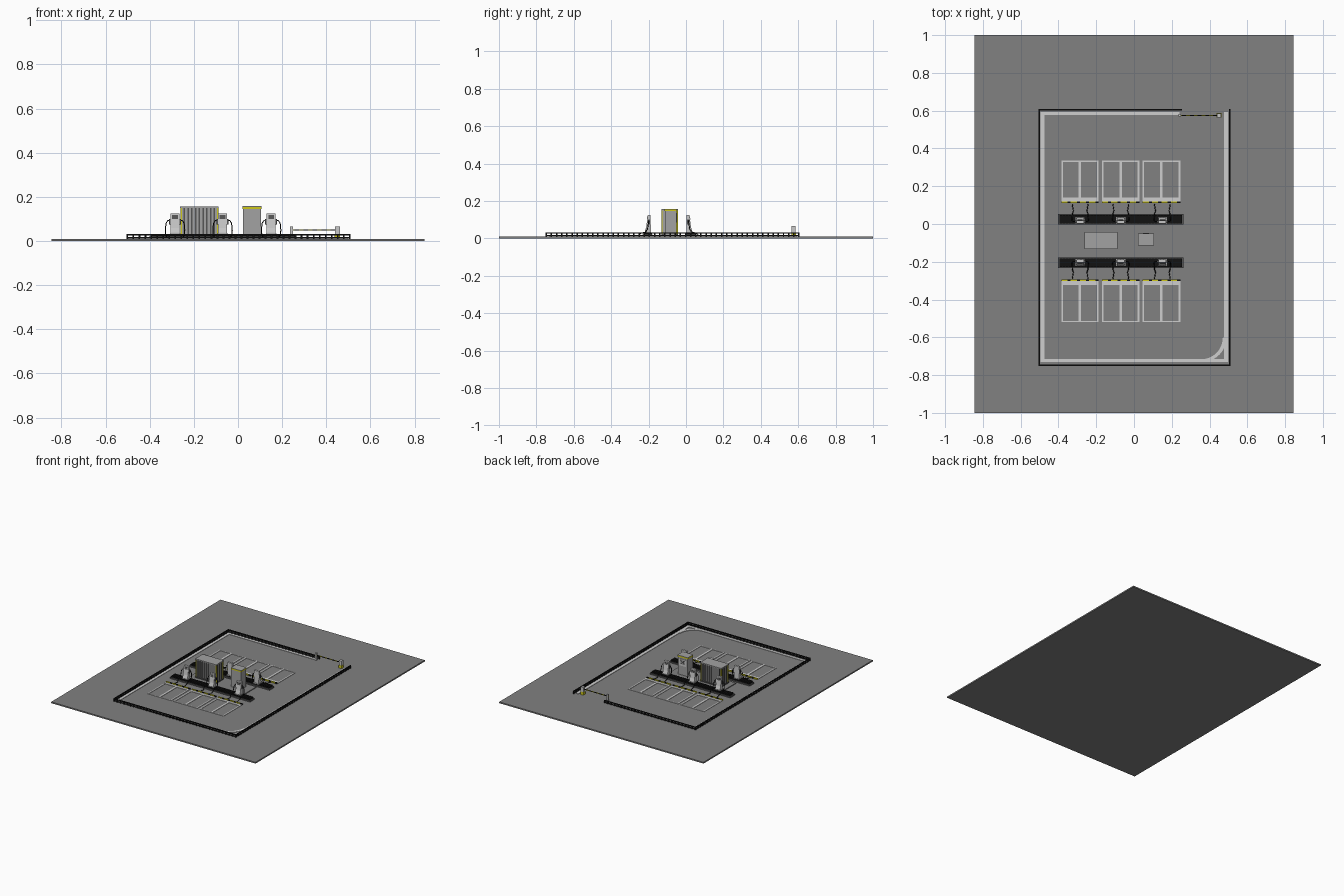
import bpy, bmesh, math

if "Cube" in bpy.data.objects:
    bpy.data.objects.remove(bpy.data.objects["Cube"])


def mat(name, r, g, b):
    m = bpy.data.materials.new(name)
    m.diffuse_color = (r, g, b, 1)
    m.use_nodes = True
    m.node_tree.nodes["Principled BSDF"].inputs["Base Color"].default_value = m.diffuse_color
    return m


ASPHALT = mat("asphalt grey", .22, .22, .22)
PAINT = mat("pale paint", .62, .62, .62)
BLACK = mat("black", .006, .006, .006)
STEEL = mat("cabinet grey", .36, .36, .36)
DARK = mat("dark grey", .09, .09, .09)
YELLOW = mat("yellow", .62, .58, .01)
LIGHT = mat("charger light grey", .58, .58, .58)
G = 0.01  # top of the ground slab


def boxes(name, items, m):
    """One object from many boxes (x0, x1, y0, y1, z0, z1)."""
    bm = bmesh.new()
    for x0, x1, y0, y1, z0, z1 in items:
        vs = bmesh.ops.create_cube(bm, size=1)["verts"]
        for v in vs:
            v.co.x = x1 if v.co.x > 0 else x0
            v.co.y = y1 if v.co.y > 0 else y0
            v.co.z = z1 if v.co.z > 0 else z0
    return finish(name, bm, m)


def finish(name, bm, m):
    bmesh.ops.recalc_face_normals(bm, faces=bm.faces)
    me = bpy.data.meshes.new(name)
    bm.to_mesh(me)
    bm.free()
    me.materials.append(m)
    ob = bpy.data.objects.new(name, me)
    bpy.context.collection.objects.link(ob)
    return ob


def prism(name, pts, axis, lo, hi, m):
    """Extrude a 2D outline along x or z."""
    def place(p, d):
        return (d, p[0], p[1]) if axis == "x" else (p[0], p[1], d)
    bm = bmesh.new()
    f = bm.faces.new([bm.verts.new(place(p, lo)) for p in pts])
    g = bmesh.ops.extrude_face_region(bm, geom=[f])["geom"]
    d = (hi - lo, 0, 0) if axis == "x" else (0, 0, hi - lo)
    bmesh.ops.translate(bm, vec=d, verts=[v for v in g if isinstance(v, bmesh.types.BMVert)])
    return finish(name, bm, m)


# ground slab
boxes("ground", [(-.845, .845, -1, 1, 0, G)], ASPHALT)

# painted border just inside the fence, open at the gate
T = G + .003
boxes("border_line", [
    (-.495, -.475, -.73, .592, G, T), (.476, .497, -.73, .592, G, T),
    (-.475, .24, .576, .592, G, T), (-.475, .476, -.73, -.716, G, T)], PAINT)
# curved corner line
arc = [(.36 + .13 * math.sin(t * math.pi / 24), -.60 - .13 * math.cos(t * math.pi / 24)) for t in range(13)]
arc += [(.36 + .11 * math.sin(t * math.pi / 24), -.60 - .115 * math.cos(t * math.pi / 24)) for t in range(12, -1, -1)]
prism("corner_line", arc, "z", G, T + .001, PAINT)

# low perimeter fence: posts and two rails per run
fence = []
W = .004
for ax, fixed, a, b in [("y", -.502, -.747, .604), ("y", .506, -.747, .604),
                        ("x", -.747, -.502, .506), ("x", .604, -.502, .25)]:
    def seg(s, e, z0, z1, w=W):
        if ax == "x":
            fence.append((s, e, fixed - w, fixed + w, z0, z1))
        else:
            fence.append((fixed - w, fixed + w, s, e, z0, z1))
    seg(a, b, .025, .031)
    seg(a, b, .012, .017, .003)
    n = round((b - a) / .0275)
    for i in range(n + 1):
        c = a + (b - a) * i / n
        seg(c - .004, c + .004, G, .031)
boxes("fence", fence, BLACK)

# parking bays: three double bays on each side
PAIRS = [(-.385, -.188), (-.170, .028), (.045, .245)]
L = .009
bays = []
for x0, x1 in PAIRS:
    mid = (x0 + x1) / 2
    for near, far in [(.12, .335), (-.302, -.52)]:
        s = 1 if far > near else -1
        y0, y1 = sorted((near, far))
        for c in (x0 + L / 2, x1 - L / 2):
            bays.append((c - L / 2, c + L / 2, y0, y1, G, T))
        bays.append((mid - .007, mid + .007, y0, y1, G, T))
        yf0, yf1 = sorted((far, far - s * .007))
        bays.append((x0, x1, yf0, yf1, G, T + .0003))
        yn0, yn1 = sorted((near, near + s * .02))
        bays.append((x0, x1, yn0, yn1, G, T + .0003))
boxes("bay_lines", bays, PAINT)

# striped wheel stops at the head of the bays
stripes = {0: [], 1: []}
for yc in (.114, -.297):
    for x0, x1 in PAIRS:
        n = 12
        for i in range(n):
            a = x0 + (x1 - x0) * i / n
            stripes[1 if i % 3 == 2 else 0].append((a, a + (x1 - x0) / n, yc - .004, yc + .004, G, G + .009))
boxes("wheel_stop_yellow", stripes[0], YELLOW)
boxes("wheel_stop_black", stripes[1], BLACK)

# charger islands: grey kerb with black slatted deck
kerb, deck, slats = [], [], []
for y0, y1 in [(.0, .05), (-.23, -.18)]:
    kerb.append((-.402, .262, y0 - .002, y1 + .002, G, .020))
    deck.append((-.395, .255, y0 + .003, y1 - .003, .018, .026))
    for i in range(40):
        a = -.395 + .65 * i / 40
        slats.append((a + .002, a + .0142, y0 + .003, y1 - .003, .026, .031))
boxes("island_kerb", kerb, DARK)
boxes("island_deck", deck, BLACK)
boxes("island_slats", slats, BLACK)

# chargers: wedge body, screen, head band and two cables
for side, y in ((1, .0), (-1, -.186)):
    for i, cx in enumerate((-.285, -.07, .15)):
        def Y(d):
            return y + side * d
        tag = ("back" if side > 0 else "front") + "_%d" % (i + 1)
        prism("charger_" + tag, [(Y(.002), .028), (Y(.034), .028), (Y(.034), .038), (Y(.027), .06),
                                 (Y(.018), .125), (Y(.003), .125)], "x", cx - .02, cx + .02, LIGHT)
        prism("charger_screen_" + tag, [(Y(.0222), .1), (Y(.0235), .1), (Y(.0212), .117), (Y(.0185), .117)],
              "x", cx - .013, cx + .013, DARK)
        prism("charger_foot_" + tag, [(Y(0), .027), (Y(.037), .027), (Y(.037), .034), (Y(0), .034)],
              "x", cx - .024, cx + .024, STEEL)
        cu = bpy.data.curves.new("cables_" + tag, "CURVE")
        cu.dimensions = "3D"
        cu.bevel_depth = .0024
        cu.bevel_resolution = 1
        cu.use_fill_caps = True
        for s in (-1, 1):
            path = [(.018, .012, .088), (.032, .013, .094), (.041, .015, .08), (.044, .02, .05),
                    (.043, .03, .034), (.041, .055, .028), (.036, .07, .0135), (.042, .105, .0125)]
            sp = cu.splines.new("POLY")
            sp.points.add(len(path) - 1)
            for p, (dx, dy, z) in zip(sp.points, path):
                p.co = (cx + s * dx, Y(dy), z, 1)
        cu.materials.append(BLACK)
        bpy.context.collection.objects.link(bpy.data.objects.new("cables_" + tag, cu))
        boxes("cable_holsters_" + tag, [(cx + s * .023 - .004, cx + s * .023 + .004,
              min(Y(.006), Y(.018)), max(Y(.006), Y(.018)), .075, .1) for s in (-1, 1)], DARK)

# equipment pad
boxes("equipment_pad", [(-.302, .162, -.157, -.015, G, .016)], ASPHALT)

# large ribbed power cabinet
boxes("power_cabinet", [(-.257, -.093, -.127, -.047, .016, .152)], STEEL)
boxes("power_cabinet_roof", [(-.262, -.088, -.132, -.042, .150, .157)], STEEL)
ribs = []
for i in range(9):
    c = -.243 + i * .017
    ribs += [(c - .0035, c + .0035, -.131, -.127, .024, .15), (c - .0035, c + .0035, -.047, -.043, .024, .15)]
for x0, x1 in ((-.261, -.257), (-.093, -.089)):
    ribs += [(x0, x1, c - .0035, c + .0035, .024, .15) for c in (-.11, -.087, -.064)]
boxes("power_cabinet_ribs", ribs, DARK)
boxes("power_cabinet_corners", [(x, x + .007, yy, yy + .007, .016, .151)
                                for x in (-.2615, -.0955) for yy in (-.1315, -.0495)], YELLOW)
boxes("power_cabinet_plinth", [(-.262, -.088, -.132, -.042, .016, .023)], DARK)

# small control cabinet with yellow head band
boxes("control_cabinet", [(.022, .104, -.112, -.052, .016, .146)], STEEL)
boxes("control_cabinet_band", [(.020, .106, -.114, -.050, .146, .155)], YELLOW)
boxes("control_cabinet_roof", [(.020, .106, -.114, -.050, .155, .158)], STEEL)
boxes("control_cabinet_panel", [(.035, .091, -.052, -.049, .085, .135)], LIGHT)
boxes("control_cabinet_vents", [(.047, .079, -.049, -.0475, z, z + .006) for z in (.1, .11, .12)], DARK)

# gate: motor post, rest post and striped boom
boxes("gate_post", [(.439, .461, .564, .586, .032, .066)], LIGHT)
boxes("gate_post_base", [(.438, .462, .563, .587, G, .032)], YELLOW)
boxes("gate_rest_post", [(.236, .249, .570, .582, G, .066)], LIGHT)
boom = [(.235 + i * .0204, .235 + (i + 1) * .0204, .5715, .5765, .0475, .0525) for i in range(10)]
boxes("gate_boom_yellow", boom[::2], YELLOW)
boxes("gate_boom_black", boom[1::2], BLACK)
